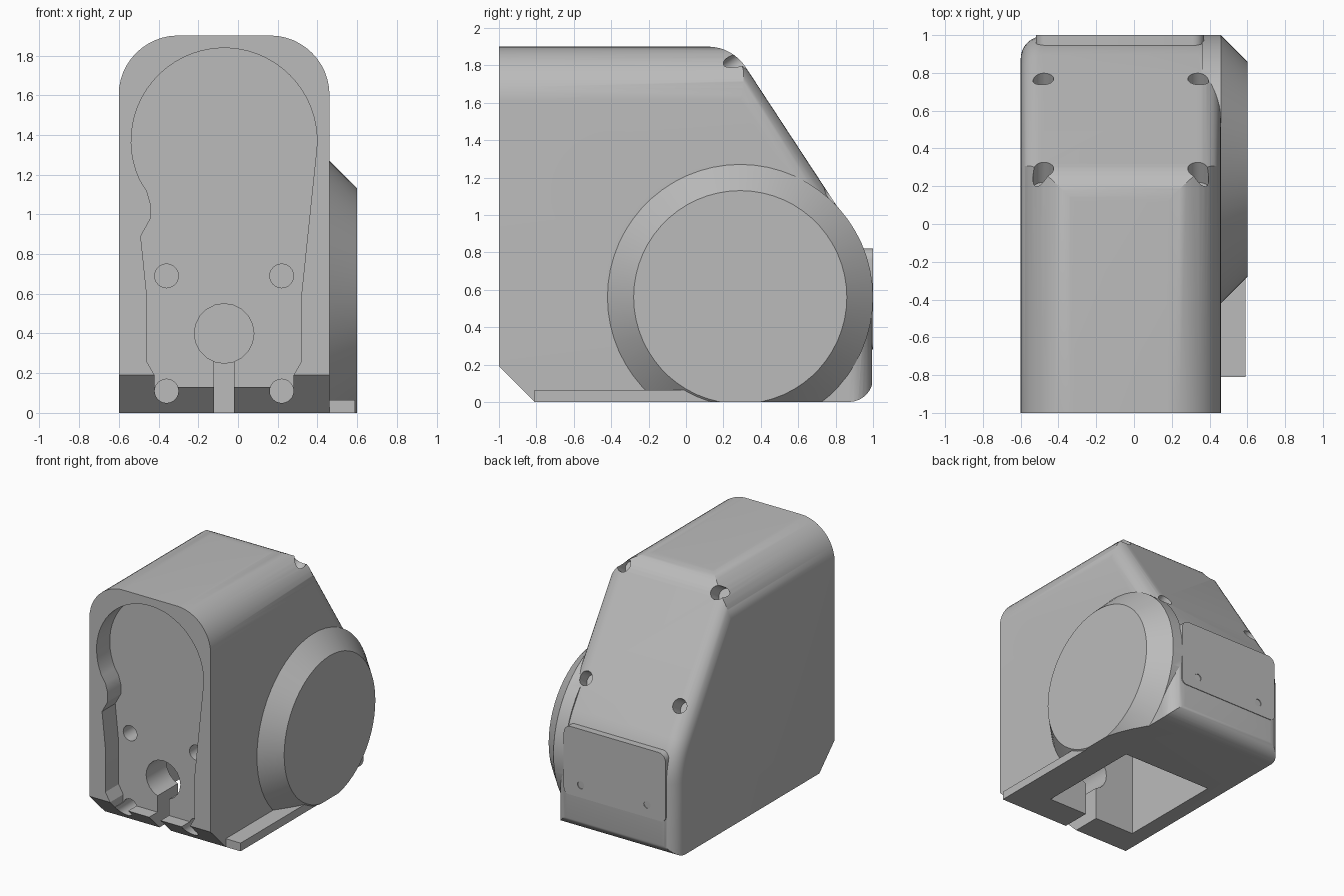
import bpy, bmesh, math
from mathutils import Vector

cube = bpy.data.objects.get("Cube")
if cube:
    bpy.data.objects.remove(cube)

grey = bpy.data.materials.new("plain_grey")
grey.use_nodes = True
colour = (0.5, 0.5, 0.5, 1)
grey.diffuse_color = colour
grey.node_tree.nodes["Principled BSDF"].inputs["Base Color"].default_value = colour


def finish(name, bm):
    bmesh.ops.recalc_face_normals(bm, faces=bm.faces)
    mesh = bpy.data.meshes.new(name)
    bm.to_mesh(mesh)
    bm.free()
    mesh.materials.append(grey)
    obj = bpy.data.objects.new(name, mesh)
    bpy.context.collection.objects.link(obj)
    return obj


def rounded(corners, steps=8):
    """Outline from (u, v, tangent length) corners, with round corners."""
    out = []
    for i, (u, v, t) in enumerate(corners):
        p = Vector((u, v))
        if not t:
            out.append(p)
            continue
        a = (Vector(corners[i - 1][:2]) - p).normalized()
        b = (Vector(corners[(i + 1) % len(corners)][:2]) - p).normalized()
        turn = math.pi - a.angle(b)
        k = 1 - 4 / 3 * math.tan(turn / 4) / math.tan(turn / 2)
        for s in range(steps + 1):
            f = s / steps
            g = 1 - f
            out.append(p + a * t * (g**3 + 3 * g * g * f * k)
                       + b * t * (f**3 + 3 * f * f * g * k))
    return out


def arc(cu, cv, r, start, end, steps):
    angles = [math.radians(start + (end - start) * i / steps) for i in range(steps + 1)]
    return [(cu + r * math.cos(a), cv + r * math.sin(a)) for a in angles]


def loft(name, axis, sections, bevel=0):
    """Solid through outlines placed at distances along x or y."""
    bm = bmesh.new()
    rings = []
    for d, pts in sections:
        rings.append([bm.verts.new((d, u, v) if axis == "x" else (u, d, v)) for u, v in pts])
    n = len(rings[0])
    for r0, r1 in zip(rings, rings[1:]):
        for i in range(n):
            bm.faces.new((r0[i], r0[(i + 1) % n], r1[(i + 1) % n], r1[i]))
    caps = [bm.faces.new(rings[0]), bm.faces.new(rings[-1])]
    bmesh.ops.recalc_face_normals(bm, faces=bm.faces)
    if bevel:
        edges = [e for f in caps for e in f.edges]
        bmesh.ops.bevel(bm, geom=edges, offset=bevel, segments=8, profile=0.5, affect="EDGES")
    return finish(name, bm)


def prism(name, axis, pts, lo, hi, bevel=0):
    return loft(name, axis, [(lo, pts), (hi, pts)], bevel)


def box(name, x0, x1, y0, y1, z0, z1):
    return prism(name, "y", [(x0, z0), (x1, z0), (x1, z1), (x0, z1)], y0, y1)


def peg(centre, direction, r, length, sides=24):
    """Round cutter centred on a point."""
    d = Vector(direction)
    m = d.to_track_quat("Z", "Y").to_matrix().to_4x4()
    m.translation = centre
    bm = bmesh.new()
    bmesh.ops.create_cone(bm, cap_ends=True, segments=sides, radius1=r, radius2=r,
                          depth=length, matrix=m)
    return finish("peg", bm)


def combine(obj, other, op="DIFFERENCE"):
    mod = obj.modifiers.new("cut", "BOOLEAN")
    mod.operation, mod.solver, mod.object = op, "EXACT", other
    bpy.context.view_layer.objects.active = obj
    bpy.ops.object.modifier_apply(modifier=mod.name)
    bpy.data.objects.remove(other)


# Housing: sloped back with softened rim, arched top
side = rounded([(-1.4, -0.4, 0), (0.995, -0.4, 0), (0.995, 0.76, 0.18),
                (0.247, 1.9, 0.13), (-1.4, 1.9, 0)])
housing = prism("housing", "x", side, -0.6, 0.46, bevel=0.12)
arch = rounded([(-0.601, -0.6, 0), (0.461, -0.6, 0), (0.461, 1.901, 0.3),
                (-0.601, 1.901, 0.3)], 12)
combine(housing, prism("arch", "y", arch, -1.6, 1.4), "INTERSECT")

# Round side boss with conical rim
wide = arc(0.29, 0.56, 0.71, 0, 354, 59)
narrow = arc(0.29, 0.56, 0.57, 0, 354, 59)
boss = loft("boss", "x", [(0.36, wide), (0.46, wide), (0.6, narrow)])
combine(housing, boss, "UNION")

# Trim the base: front chamfer, flat underside, round rear edge
base = rounded([(-1, 0.19, 0), (-0.81, 0, 0), (1.001, 0, 0.13), (1.001, 2.2, 0), (-1, 2.2, 0)])
combine(housing, prism("base_trim", "x", base, -1.2, 1.2), "INTERSECT")

# Hollow inside, open underneath
combine(housing, box("hollow", -0.47, 0.32, -0.58, 0.29, -0.2, 1.65))

# Shallow front recess
lug = [(-0.46, 1.12), (-0.44, 1.05), (-0.44, 0.98), (-0.49, 0.89)]
recess = arc(-0.07, 1.37, 0.468, -8, 205, 36) + lug + [
    (-0.46, 0.6), (-0.46, 0.26), (-0.42, 0.19), (-0.42, 0.13),
    (0.28, 0.13), (0.28, 0.19), (0.32, 0.26), (0.32, 0.6)]
combine(housing, prism("recess", "y", recess, -1.2, -0.835))

# Deeper upper pocket
pocket = arc(-0.07, 1.37, 0.467, -48, 205, 42) + lug + [
    (-0.485, 0.905), (-0.34, 0.905), (-0.34, 0.85), (-0.29, 0.79), (-0.28, 0.62),
    (-0.22, 0.57), (-0.06, 0.57), (-0.06, 0.7), (0.3, 0.93)]
combine(housing, prism("pocket", "y", pocket, -1.1, -0.67))

# Keyhole through the front wall
combine(housing, peg((-0.07, 0, 0.4), (0, -1, 0), 0.15, 1, 20))
combine(housing, box("slot", -0.12, -0.02, -1.3, -0.4, -0.3, 0.4))
keyhole_front = peg((-0.07, -0.8, 0.4), (0, -1, 0), 0.15, 0.8, 20)
combine(housing, keyhole_front)

# Front screw holes
for x in (-0.36, 0.22):
    for z in (0.11, 0.69):
        combine(housing, peg((x, -0.97, z), (0, 1, 0), 0.06, 0.6))

# Screw holes in the sloped back
for x in (-0.48, 0.34):
    for y, z in ((0.29, 1.82), (0.77, 1.106)):
        combine(housing, peg((x, y, z), (0, 0.835, 0.55), 0.055, 0.24))

# Rear plate with two small holes
outline = rounded([(-0.52, 0.28, 0.04), (0.37, 0.28, 0.04), (0.37, 0.82, 0.06),
                   (-0.52, 0.82, 0.06)], 6)
rear_plate = prism("rear_plate", "y", outline, 0.85, 1)
for x in (-0.36, 0.22):
    combine(rear_plate, peg((x, 1, 0.38), (0, 1, 0), 0.03, 0.12, 16))

# Foot strip beside the base
foot_strip = box("foot_strip", 0.44, 0.59, -0.81, 0.29, 0, 0.065)

for obj in (housing, rear_plate, foot_strip):
    bpy.ops.object.select_all(action="DESELECT")
    obj.select_set(True)
    bpy.context.view_layer.objects.active = obj
    bpy.ops.object.shade_smooth_by_angle(angle=math.radians(25))
